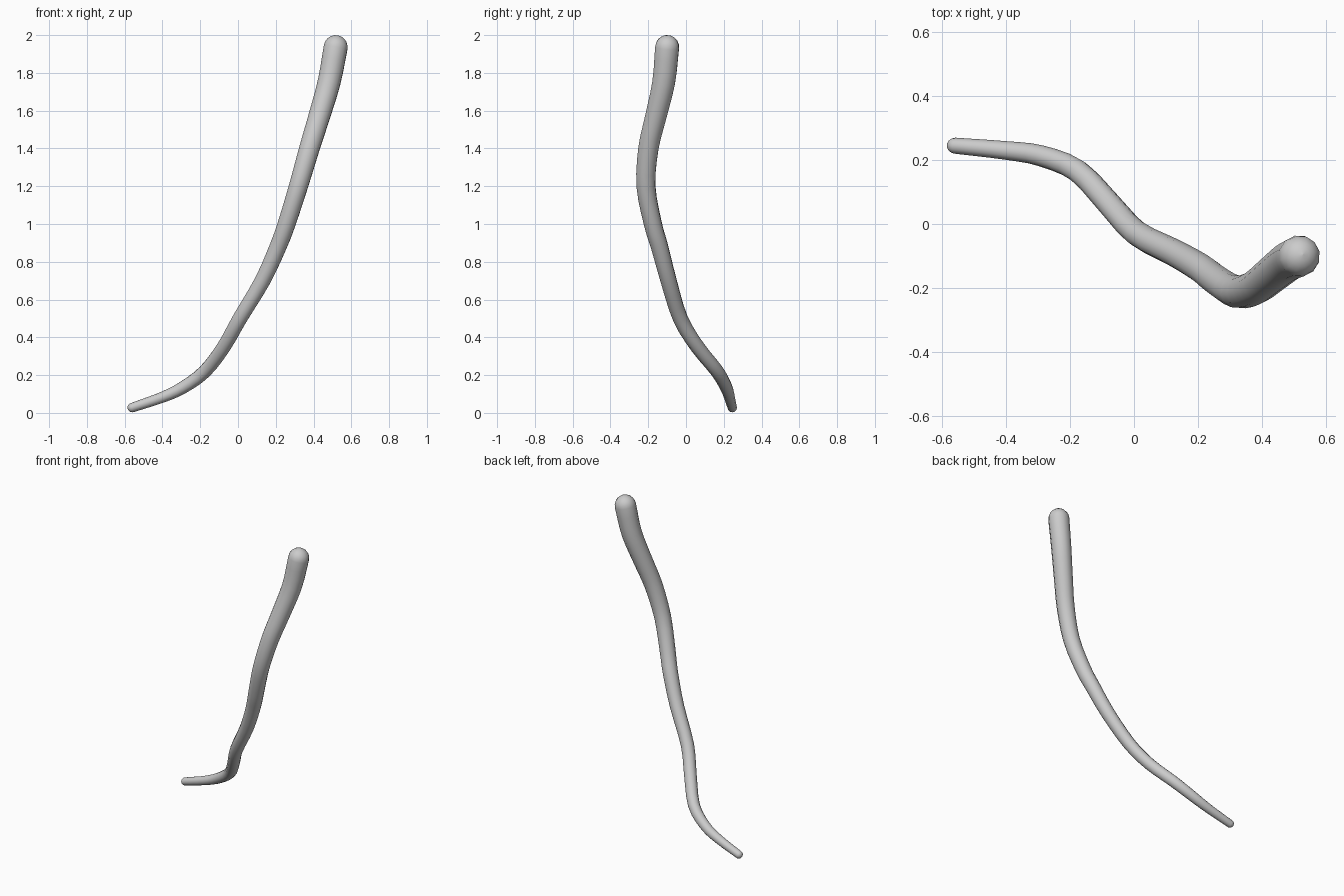
import bpy, math
from mathutils import Vector

if "Cube" in bpy.data.objects:
    bpy.data.objects.remove(bpy.data.objects["Cube"])

# Centre line of the branch, thin tip to thick top: x, y, z, radius
PATH = [
    (-.560, .245, .028, .025), (-.400, .230, .083, .029), (-.290, .213, .135, .033),
    (-.175, .165, .220, .036), (-.075, .060, .350, .038), (.010, -.030, .500, .040),
    (.130, -.092, .700, .043), (.212, -.140, .880, .046), (.257, -.175, 1.00, .048),
    (.320, -.212, 1.20, .051), (.378, -.199, 1.40, .055), (.427, -.162, 1.56, .058),
    (.482, -.118, 1.75, .062), (.517, -.100, 1.935, .065),
]
pts = [Vector(p) for p in PATH]


def smooth(p, steps=3):
    """Catmull-Rom through position and radius together."""
    q = [2 * p[0] - p[1]] + p + [2 * p[-1] - p[-2]]
    out = []
    for i in range(1, len(q) - 2):
        a, b, c, d = q[i - 1:i + 3]
        for s in range(steps):
            t = s / steps
            out.append(.5 * (2 * b + (c - a) * t + (2 * a - 5 * b + 4 * c - d) * t ** 2
                             + (3 * b - a - 3 * c + d) * t ** 3))
    return out + [p[-1]]


def dome(end, inner, steps=5):
    """Shrinking rings that round off an end."""
    r = end.w
    direction = (end.xyz - inner.xyz).normalized()
    rings = []
    for k in range(1, steps + 1):
        a = math.pi / 2 * k / steps
        pos = end.xyz + direction * r * math.sin(a)
        rings.append(Vector((*pos, max(r * math.cos(a), .0005))))
    return rings


body = smooth(pts)
rings = dome(body[0], body[1])[::-1] + body + dome(body[-1], body[-2])

# Tapered branch: swept round tube with rounded ends
curve = bpy.data.curves.new("branch", 'CURVE')
curve.dimensions = '3D'
curve.bevel_depth = 1
curve.bevel_resolution = 4
curve.use_fill_caps = True
spline = curve.splines.new('POLY')
spline.points.add(len(rings) - 1)
for sp, v in zip(spline.points, rings):
    sp.co = (*v.xyz, 1)
    sp.radius = v.w
branch = bpy.data.objects.new("branch", curve)
bpy.context.collection.objects.link(branch)

bpy.context.view_layer.objects.active = branch
branch.select_set(True)
bpy.ops.object.convert(target='MESH')
bpy.ops.object.shade_smooth_by_angle(angle=math.radians(50))
